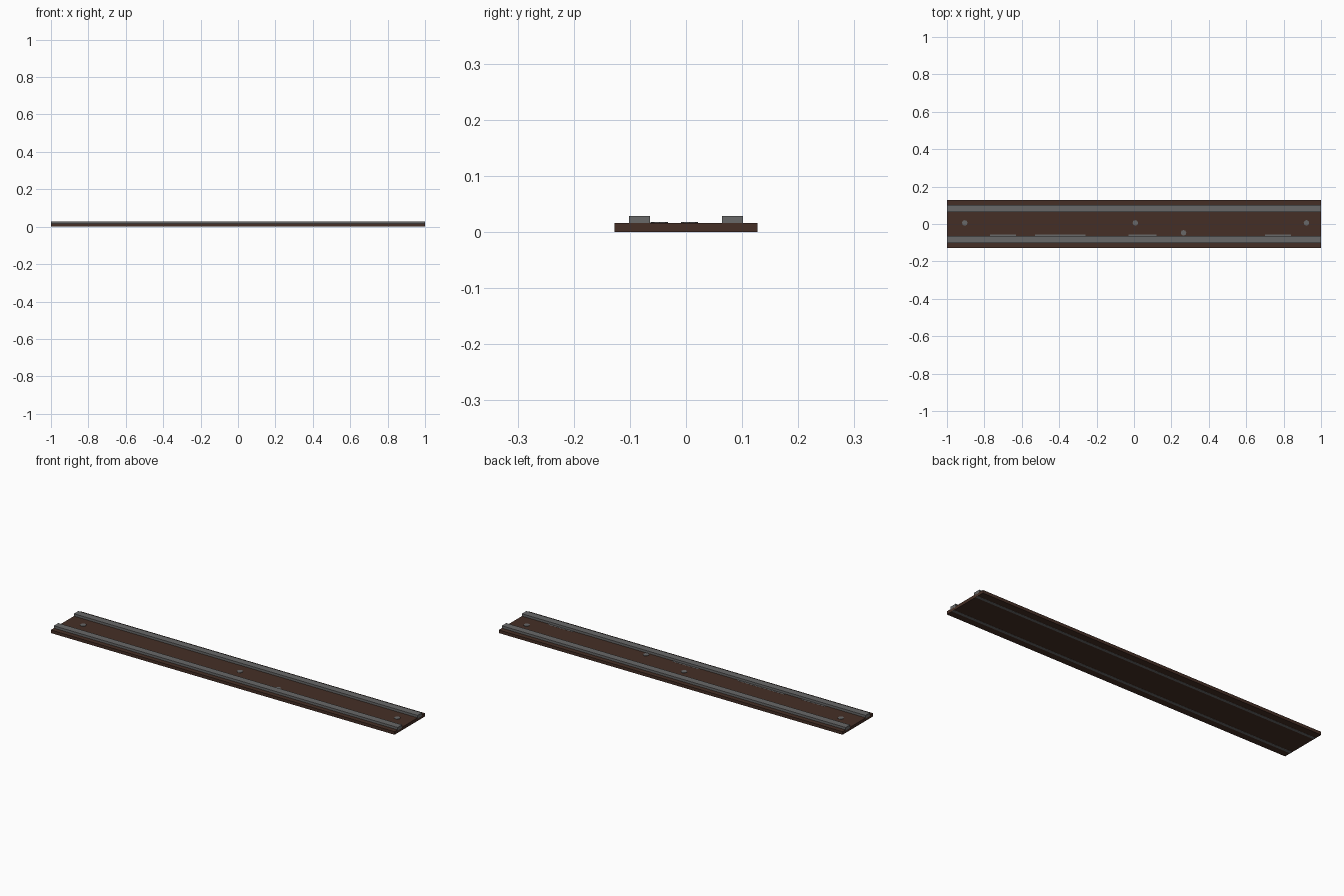
import bpy

cube = bpy.data.objects.get("Cube")
if cube:
    bpy.data.objects.remove(cube, do_unlink=True)


def material(name, colour):
    mat = bpy.data.materials.new(name)
    mat.use_nodes = True
    mat.diffuse_color = (*colour, 1)
    mat.node_tree.nodes["Principled BSDF"].inputs["Base Color"].default_value = (*colour, 1)
    return mat


wood = material("dark brown wood", (0.06, 0.028, 0.019))
steel = material("grey steel", (0.14, 0.14, 0.14))


def box(name, x, y, z, mat):
    """Box spanning the given (low, high) ranges."""
    spans = (x, y, z)
    bpy.ops.mesh.primitive_cube_add(size=1, location=[(a + b) / 2 for a, b in spans])
    obj = bpy.context.object
    obj.name = name
    obj.scale = [b - a for a, b in spans]
    bpy.ops.object.transform_apply(location=False, rotation=False)
    obj.data.materials.append(mat)
    return obj


TOP = 0.0165
LENGTH = (-1, 1)

# Bed board
box("bed_board", LENGTH, (-0.127, 0.127), (0.0005, TOP), wood)

# Rails, with the foot of each showing along the underside
for name, y in (("front", -0.083), ("back", 0.083)):
    box(name + "_rail", LENGTH, (y - 0.0185, y + 0.0185), (0.012, 0.029), steel)
    box(name + "_rail_foot", LENGTH, (y - 0.008, y + 0.008), (0, 0.002), steel)

# Exposed pieces of the front rail flange
for start, end in ((-0.77, -0.63), (-0.53, -0.26), (-0.03, 0.12), (0.7, 0.84)):
    box("flange_plate", (start, end), (-0.066, -0.056), (TOP - 0.002, TOP + 0.0004), steel)

# Bolt heads along the middle and one beside the front rail
for x, y in ((-0.905, 0.006), (0.007, 0.006), (0.922, 0.006), (0.265, -0.047)):
    bpy.ops.mesh.primitive_cylinder_add(vertices=8, radius=0.015, depth=0.004,
                                        location=(x, y, TOP))
    bolt = bpy.context.object
    bolt.name = "bolt_head"
    bolt.data.materials.append(steel)
